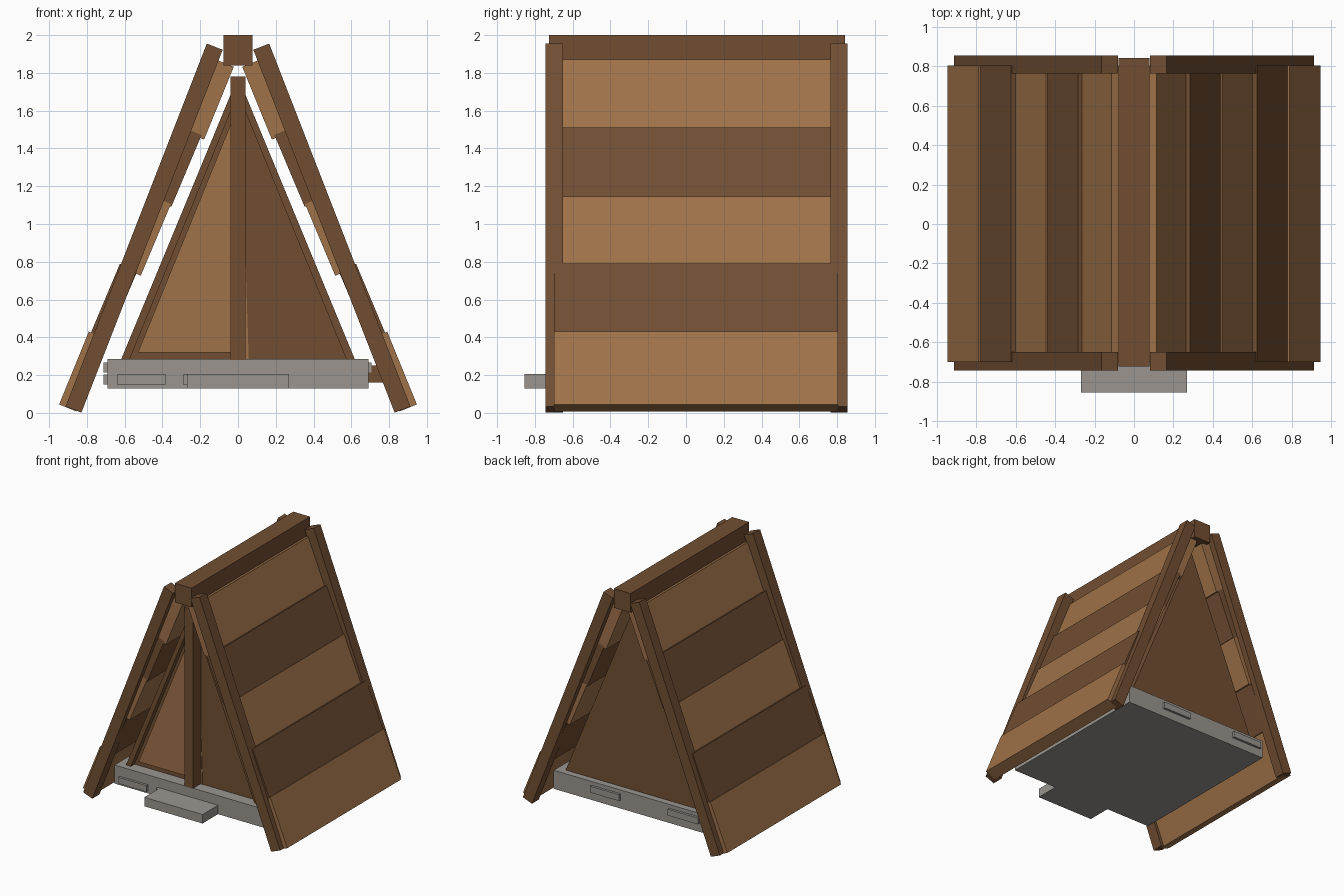
import bpy, bmesh

if "Cube" in bpy.data.objects:
    bpy.data.objects.remove(bpy.data.objects["Cube"])

def material(name, rgb):
    m = bpy.data.materials.new(name)
    m.diffuse_color = (*rgb, 1)
    m.use_nodes = True
    m.node_tree.nodes["Principled BSDF"].inputs["Base Color"].default_value = m.diffuse_color
    return m

DARK = material("dark wood", (0.165, 0.076, 0.032))
LIGHT = material("light wood", (0.345, 0.168, 0.067))
STONE = material("grey stone", (0.325, 0.302, 0.275))

def prism(name, pts, y0, y1, mat):
    """Extrude an x-z outline from y0 to y1."""
    bm = bmesh.new()
    a = [bm.verts.new((x, y0, z)) for x, z in pts]
    b = [bm.verts.new((x, y1, z)) for x, z in pts]
    n = len(pts)
    bm.faces.new(a)
    bm.faces.new(b[::-1])
    for i in range(n):
        j = (i + 1) % n
        bm.faces.new((a[i], a[j], b[j], b[i]))
    bmesh.ops.recalc_face_normals(bm, faces=bm.faces)
    me = bpy.data.meshes.new(name)
    bm.to_mesh(me)
    bm.free()
    me.materials.append(mat)
    ob = bpy.data.objects.new(name, me)
    bpy.context.collection.objects.link(ob)
    return ob

def box(name, x0, x1, y0, y1, z0, z1, mat):
    return prism(name, [(x0, z0), (x1, z0), (x1, z1), (x0, z1)], y0, y1, mat)

def plank(name, side, p, q, t, y0, y1, mat):
    """Sloped plank: outer edge p to q on the left side, thickness t inwards."""
    dx, dz = q[0] - p[0], q[1] - p[1]
    l = (dx * dx + dz * dz) ** 0.5
    ox, oz = t * dz / l, -t * dx / l
    pts = [p, q, (q[0] + ox, q[1] + oz), (p[0] + ox, p[1] + oz)]
    return prism(name, [(-side * x, z) for x, z in pts], y0, y1, mat)

# Roof: overlapping boards and rafters on both slopes
boards = [((-0.947, 0.045), (-0.79, 0.43)), ((-0.785, 0.41), (-0.625, 0.79)),
          ((-0.607, 0.765), (-0.447, 1.145)), ((-0.445, 1.13), (-0.285, 1.51)),
          ((-0.272, 1.485), (-0.115, 1.87))]
for side, label in ((-1, "left"), (1, "right")):
    for i, (p, q) in enumerate(boards):
        plank(f"{label}_roof_board_{i + 1}", side, p, q, 0.10, -0.70, 0.805,
              DARK if i % 2 else LIGHT)
    for end, y0, y1 in (("front", -0.745, -0.65), ("back", 0.765, 0.855)):
        plank(f"{label}_{end}_rafter", side, (-0.913, 0.034), (-0.165, 1.955),
              0.09, y0, y1, DARK)
box("ridge_beam", -0.078, 0.078, -0.725, 0.843, 1.84, 2.0, DARK)

# Hut body with front trim, post and door panel
prism("hut_body", [(-0.62, 0.28), (0.62, 0.28), (0, 1.78)], -0.55, 0.71, DARK)
for side, label in ((-1, "left"), (1, "right")):
    prism(f"{label}_front_trim",
          [(side * x, z) for x, z in ((0.62, 0.28), (0.575, 0.28), (0, 1.69), (0, 1.78))],
          -0.60, -0.55, DARK)
box("front_post", -0.04, 0.04, -0.65, -0.54, 0.28, 1.78, DARK)
prism("door_panel", [(-0.53, 0.32), (-0.03, 0.32), (-0.03, 1.55)], -0.559, -0.549, LIGHT)
prism("door_gap", [(0.03, 0.285), (0.057, 0.285), (0.04, 0.8), (0.03, 0.8)],
      -0.555, -0.549, LIGHT)

# Stone base, step and raised stones
box("stone_base", -0.69, 0.69, -0.65, 0.765, 0.13, 0.285, STONE)
box("front_step", -0.27, 0.27, -0.855, -0.64, 0.13, 0.205, STONE)
stones = [(-0.64, -0.38, -0.67, -0.64, 0.15), (-0.29, -0.03, -0.67, -0.64, 0.15),
          (0.07, 0.34, 0.755, 0.785, 0.20), (-0.66, -0.38, 0.755, 0.785, 0.20),
          (-0.712, -0.68, -0.45, -0.19, 0.15), (-0.712, -0.68, 0.15, 0.41, 0.215),
          (0.68, 0.706, -0.1, 0.16, 0.215)]
for i, (x0, x1, y0, y1, z) in enumerate(stones):
    box(f"raised_stone_{i + 1}", x0, x1, y0, y1, z, z + 0.053, STONE)

# Small wooden brace between base and right roof
box("side_brace", 0.69, 0.79, -0.1, 0.1, 0.16, 0.25, DARK)
